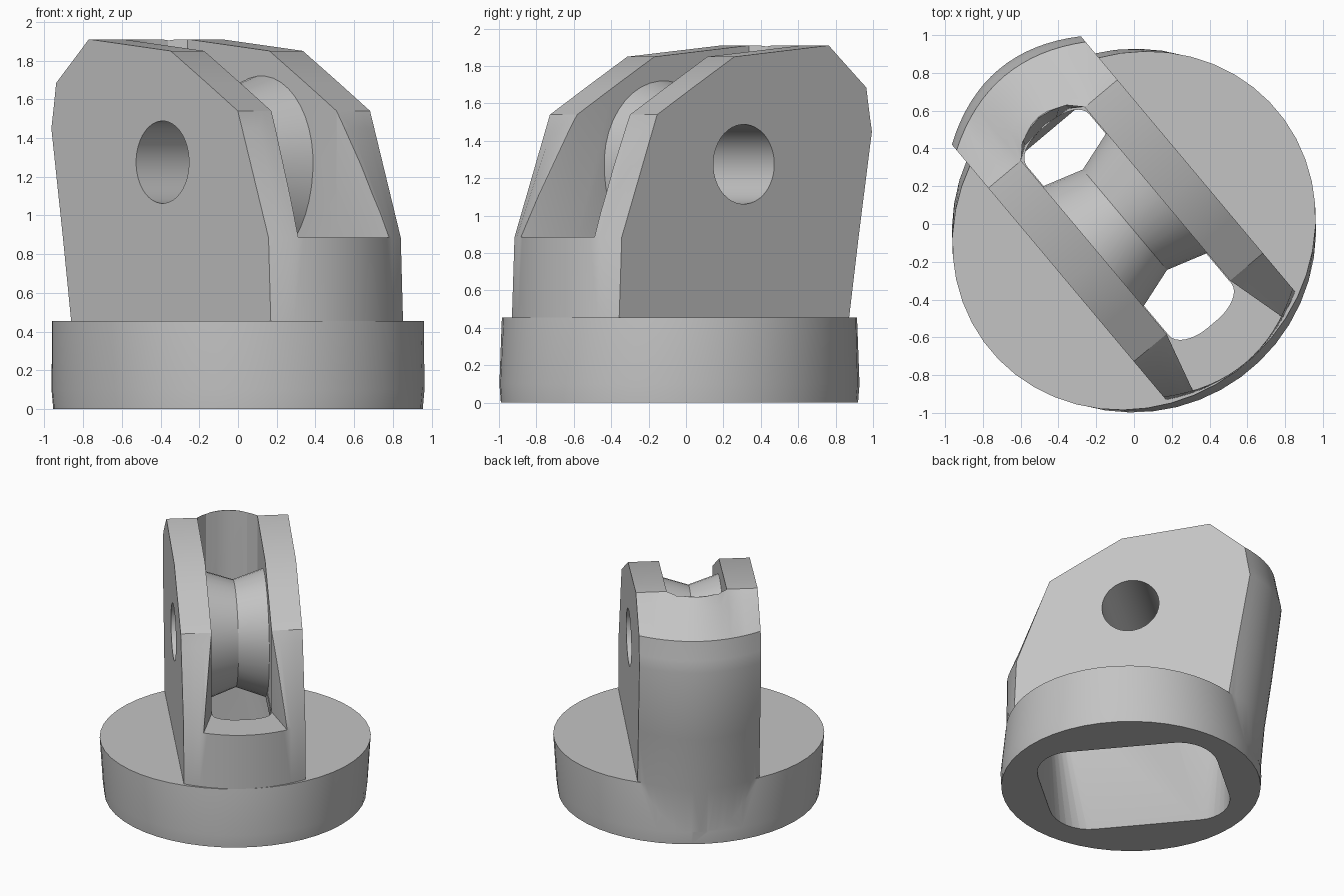
import bpy, bmesh, math

cube = bpy.data.objects.get("Cube")
if cube:
    bpy.data.objects.remove(cube, do_unlink=True)

TURN, OFFSET = math.radians(-50), -0.035
HALF = 0.446          # half thickness of the upright
SLOT = 0.22           # half width of the slot
AXLE_U, AXLE_Z = -0.075, 1.275

grey = bpy.data.materials.new("plain grey")
grey.use_nodes = True
colour = (0.55, 0.55, 0.55, 1)
grey.diffuse_color = colour
grey.node_tree.nodes["Principled BSDF"].inputs["Base Color"].default_value = colour


def loft(name, rings):
    """Closed solid through rings of equal point count."""
    bm = bmesh.new()
    rows = [[bm.verts.new(p) for p in ring] for ring in rings]
    n = len(rows[0])
    for a, b in zip(rows, rows[1:]):
        for i in range(n):
            j = (i + 1) % n
            bm.faces.new((a[i], a[j], b[j], b[i]))
    bm.faces.new(rows[0][::-1])
    bm.faces.new(rows[-1])
    bmesh.ops.recalc_face_normals(bm, faces=bm.faces)
    mesh = bpy.data.meshes.new(name)
    bm.to_mesh(mesh)
    bm.free()
    mesh.materials.append(grey)
    obj = bpy.data.objects.new(name, mesh)
    bpy.context.collection.objects.link(obj)
    return obj


def combine(target, tool, operation):
    """Apply a boolean and remove the helper."""
    mod = target.modifiers.new(tool.name, "BOOLEAN")
    mod.operation, mod.solver, mod.object = operation, "EXACT", tool
    bpy.context.view_layer.objects.active = target
    bpy.ops.object.modifier_apply(modifier=mod.name)
    bpy.data.objects.remove(tool, do_unlink=True)


def circle(n):
    return [(math.cos(math.tau * (i + 0.5) / n), math.sin(math.tau * (i + 0.5) / n)) for i in range(n)]


def base_ring(z, along, across):
    return [(along * c, across * s, z) for c, s in circle(48)]


def slab_ring(z, front, front_bulge, back, back_bulge, width=1.0, n=16):
    """Section of the upright; the back bulge spans the given share of its thickness."""
    ts = [-1 + 2 * i / n for i in range(n + 1)]
    ring = [(front + front_bulge * (1 - t * t), t * HALF, z) for t in ts]
    return ring + [(back - back_bulge * max(0, 1 - (t / width) ** 2), t * HALF, z)
                   for t in reversed(ts)]


def rounded_ring(z, a, b, ru, rv, shift, n=8):
    """Rounded rectangle with elliptical corners."""
    ring = []
    for k, (su, sv) in enumerate(((1, 1), (-1, 1), (-1, -1), (1, -1))):
        for i in range(n + 1):
            ang = math.pi / 2 * (k + i / n)
            ring.append((shift + su * (a - ru) + ru * math.cos(ang),
                         sv * (b - rv) + rv * math.sin(ang), z))
    return ring


def spool(name, profile, wide=1.0, above=1.0, below=1.0, n=40):
    """Part turned about the axle; profile is (offset along axle, radius)."""
    return loft(name, [[(AXLE_U + wide * r * c, v, AXLE_Z + r * s * (above if s > 0 else below))
                        for c, s in circle(n)] for v, r in profile])


def slot_ring(z, end):
    """Plan of the slot: curved at the back, flaring toward the front."""
    half = [(end + 0.012, 0.07), ((end - 0.67) / 2 - 0.015, 0.15),
            (-0.67, SLOT), (0.53, SLOT), (1.1, 0.373)]
    plan = [(end, 0)] + [(u, -v) for u, v in half] + half[::-1]
    return [(u, v, z) for u, v in plan]


# Round foot, oval where it meets the upright
body = loft("pulley_block", [base_ring(0, 0.955, 0.955),
                             base_ring(0.1, 0.96, 0.967),
                             base_ring(0.455, 0.92, 0.99)])

# Leaning upright with rounded ends and chamfered top
upright = loft("upright", [
    slab_ring(0.1, 0.8, 0.155, -0.8, 0.16),
    slab_ring(0.455, 0.795, 0.123, -0.81, 0.18),
    slab_ring(0.885, 0.777, 0.139, -0.876, 0.172),
    slab_ring(1.45, 0.564, 0.02, -0.969, 0.145),
    slab_ring(1.54, 0.53, 0, -0.953, 0.142),
    slab_ring(1.685, 0.28, 0, -0.93, 0.138),
    slab_ring(1.85, -0.01, 0, -0.737, 0.125, 0.64),
    slab_ring(1.91, -0.664, 0, -0.668, 0.118, 0.5)])
combine(body, upright, "UNION")

# Tapered hollow, open through the underside
hollow = loft("hollow", [rounded_ring(-0.02, 0.67, 0.585, 0.28, 0.33, -0.02),
                         rounded_ring(0.8, 0.685, 0.215, 0.1, 0.18, -0.04),
                         rounded_ring(0.95, 0.685, 0.215, 0.1, 0.18, -0.04)])
combine(body, hollow, "DIFFERENCE")

# Slot between the cheeks, with a leaning back wall
slot = loft("slot", [slot_ring(0.885, -0.735), slot_ring(2.0, -0.785)])
combine(body, slot, "DIFFERENCE")

# Grooved wheel joined to the cheeks, then the bore through everything
wheel = spool("wheel", [(-0.24, 0.431), (0, 0.355), (0.24, 0.431)], 0.98, 1.05, 1.22)
combine(body, wheel, "UNION")
bore = spool("bore", [(-0.6, 0.213), (0.6, 0.213)])
combine(body, bore, "DIFFERENCE")

body.rotation_euler.z = TURN
body.location.y = OFFSET
for other in bpy.context.selected_objects:
    other.select_set(False)
body.select_set(True)
bpy.context.view_layer.objects.active = body
bpy.ops.object.shade_smooth_by_angle(angle=math.radians(28))
